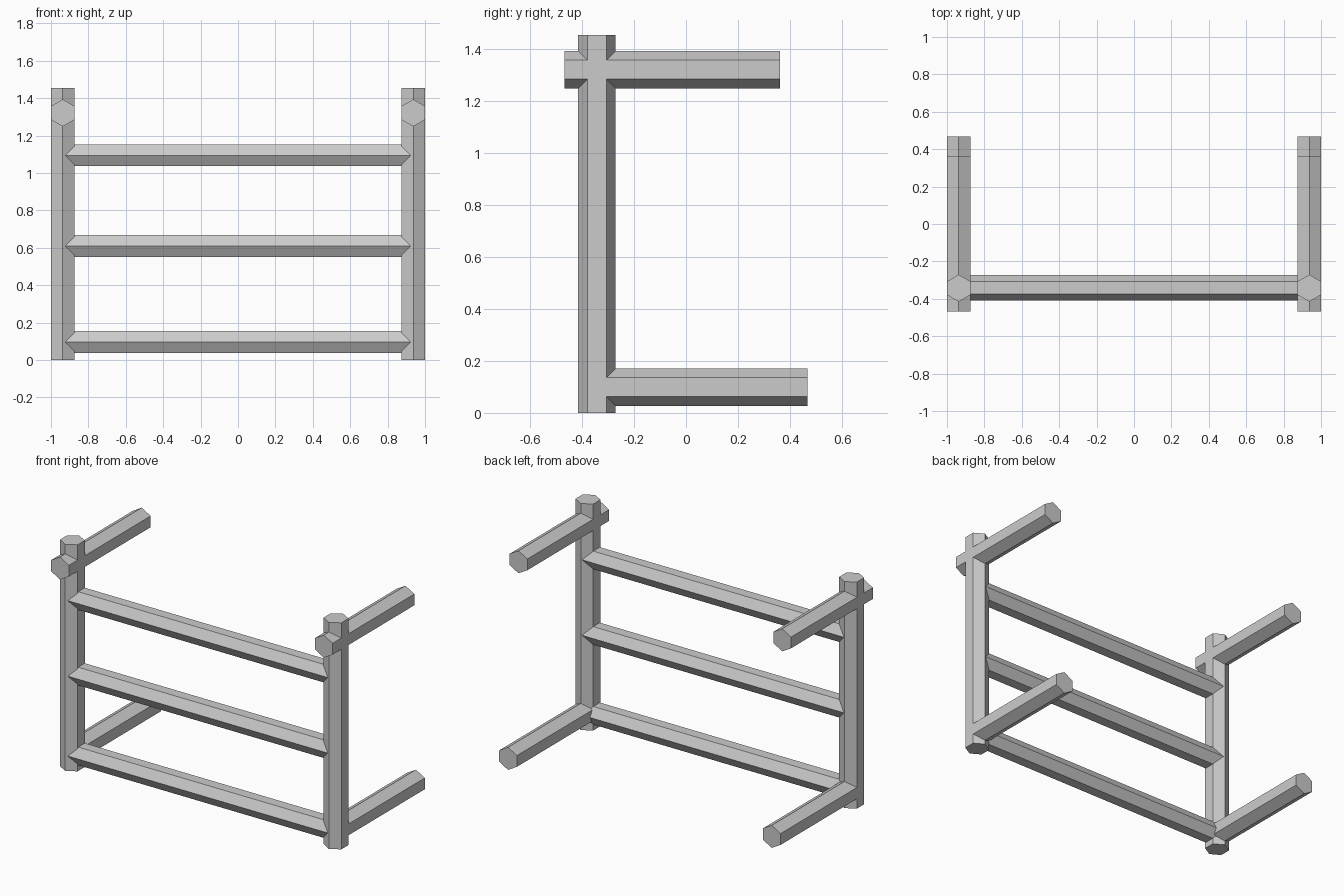
import bpy, bmesh
from math import cos, sin, pi
from mathutils import Vector

if "Cube" in bpy.data.objects:
    bpy.data.objects.remove(bpy.data.objects["Cube"])

X, Y, Z = Vector((1, 0, 0)), Vector((0, 1, 0)), Vector((0, 0, 1))
POST_X, POST_Y = 0.937, -0.343


def hex_bar(name, start, end, radius, point_dir):
    """Six-sided bar from start to end, one corner facing point_dir."""
    start, end = Vector(start), Vector(end)
    side = (end - start).normalized().cross(point_dir)
    bm = bmesh.new()
    rings = []
    for c in (start, end):
        rings.append([bm.verts.new(c + radius * (cos(i * pi / 3) * point_dir + sin(i * pi / 3) * side))
                      for i in range(6)])
    for i in range(6):
        j = (i + 1) % 6
        bm.faces.new((rings[0][i], rings[0][j], rings[1][j], rings[1][i]))
    bm.faces.new(rings[0])
    bm.faces.new(rings[1])
    bmesh.ops.recalc_face_normals(bm, faces=bm.faces)
    mesh = bpy.data.meshes.new(name)
    bm.to_mesh(mesh)
    bm.free()
    obj = bpy.data.objects.new(name, mesh)
    bpy.context.collection.objects.link(obj)
    return obj


for label, s in (("left", -1), ("right", 1)):
    x = s * POST_X
    # Upright post
    hex_bar(f"{label}_post", (x, POST_Y, 0), (x, POST_Y, 1.455), 0.0725, Y)
    # Upper arm crosses the post, lower arm starts inside it
    hex_bar(f"{label}_upper_arm", (x, -0.468, 1.321), (x, 0.362, 1.321), 0.0725, Z)
    hex_bar(f"{label}_lower_arm", (x, POST_Y, 0.099), (x, 0.468, 0.099), 0.0725, Z)

# Cross rails between the posts
for label, z in (("bottom", 0.096), ("middle", 0.609), ("top", 1.094)):
    hex_bar(f"{label}_rail", (-POST_X, -0.341, z), (POST_X, -0.341, z), 0.067, Y)
